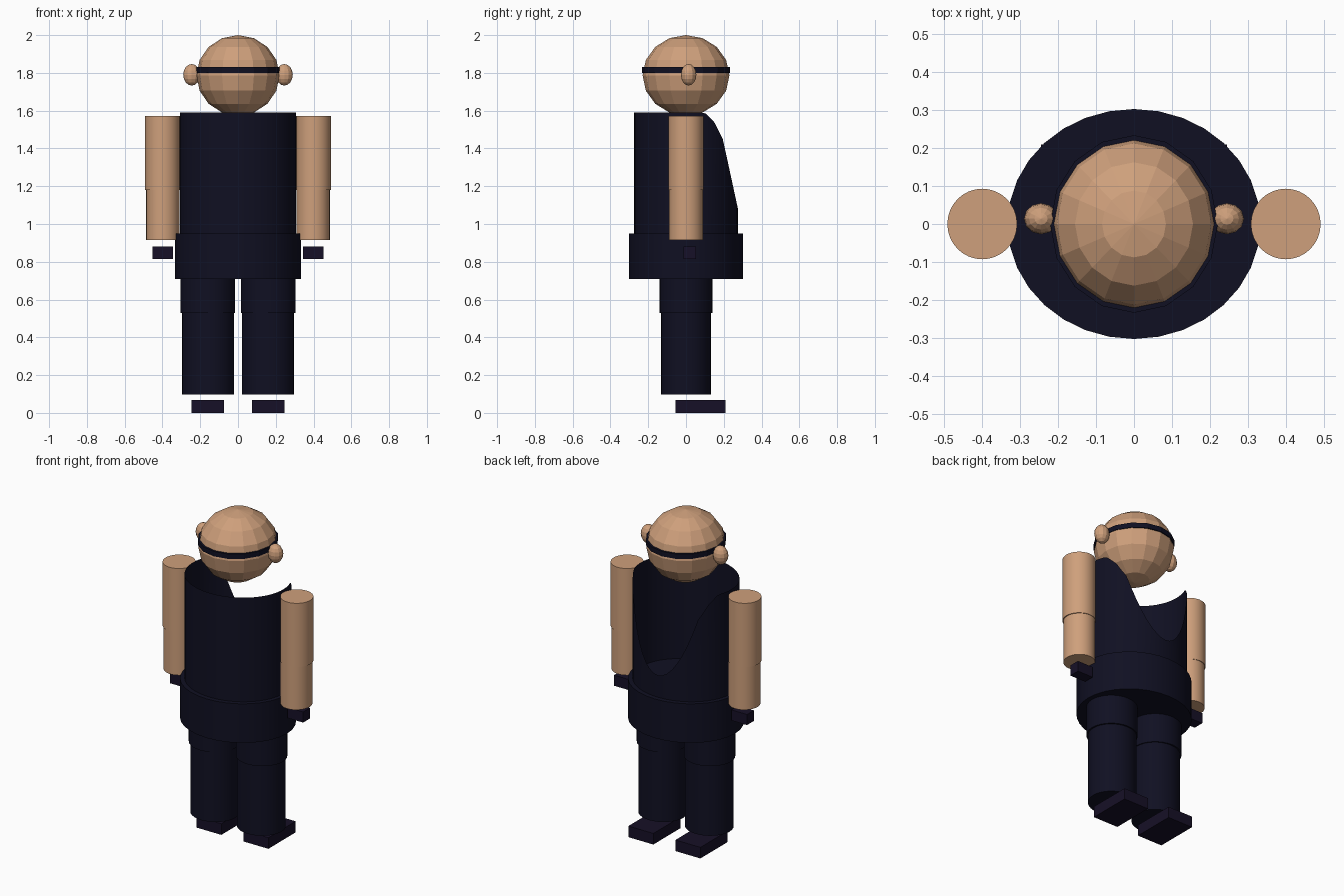
import bpy, bmesh, math

if "Cube" in bpy.data.objects:
    bpy.data.objects.remove(bpy.data.objects["Cube"])


def material(name, rgb):
    m = bpy.data.materials.new(name)
    m.diffuse_color = (*rgb, 1)
    m.use_nodes = True
    m.node_tree.nodes["Principled BSDF"].inputs["Base Color"].default_value = m.diffuse_color
    return m


SKIN = material("skin", (0.62, 0.35, 0.20))
NAVY = material("navy cloth", (0.005, 0.005, 0.016))
DARK = material("dark violet", (0.008, 0.005, 0.020))


def finish(name, bm, mat, smooth=True):
    bmesh.ops.recalc_face_normals(bm, faces=bm.faces)
    me = bpy.data.meshes.new(name)
    bm.to_mesh(me)
    bm.free()
    ob = bpy.data.objects.new(name, me)
    bpy.context.collection.objects.link(ob)
    me.materials.append(mat)
    if smooth:
        bpy.ops.object.select_all(action='DESELECT')
        ob.select_set(True)
        bpy.context.view_layer.objects.active = ob
        bpy.ops.object.shade_smooth_by_angle(angle=math.radians(35))
    return ob


def place(bm, center, scale):
    for v in bm.verts:
        v.co = [c + s * p for c, s, p in zip(center, scale, v.co)]


def cylinder(name, x, y, rx, ry, z0, z1, mat, segs=32, caps=True, smooth=True):
    bm = bmesh.new()
    bmesh.ops.create_cone(bm, cap_ends=caps, segments=segs, radius1=1, radius2=1, depth=1)
    place(bm, (x, y, (z0 + z1) / 2), (rx, ry, z1 - z0))
    return finish(name, bm, mat, smooth)


def sphere(name, center, radii, segs, rings, mat):
    bm = bmesh.new()
    bmesh.ops.create_uvsphere(bm, u_segments=segs, v_segments=rings, radius=1)
    place(bm, center, radii)
    return finish(name, bm, mat, False)


def box(name, x, y, z, mat):
    bm = bmesh.new()
    bmesh.ops.create_cube(bm, size=1)
    place(bm, [sum(r) / 2 for r in (x, y, z)], [r[1] - r[0] for r in (x, y, z)])
    return finish(name, bm, mat, False)


# Torso: open shell whose rim dips down on the +y side
RIM = [(-1, 1.59), (0.10, 1.59), (0.15, 1.54), (0.195, 1.45), (0.275, 1.08)]


def rim_height(y):
    for (y0, z0), (y1, z1) in zip(RIM, RIM[1:]):
        if y <= y1:
            return z0 + (z1 - z0) * (y - y0) / (y1 - y0)
    return RIM[-1][1]


bm = bmesh.new()
N = 64
columns = []
for i in range(N):
    a = 2 * math.pi * i / N
    x, y = 0.308 * math.cos(a), 0.274 * math.sin(a)
    columns.append([bm.verts.new((x, y, z)) for z in (0.94, rim_height(y))])
for i in range(N):
    (a0, a1), (b0, b1) = columns[i], columns[(i + 1) % N]
    bm.faces.new((a0, b0, b1, a1))
finish("torso", bm, NAVY)

# Hips
cylinder("hips", 0, 0, 0.333, 0.303, 0.71, 0.95, NAVY)

# Head with a thin band around it
sphere("head", (0, 0, 1.787), (0.22, 0.23, 0.213), 16, 8, SKIN)
cylinder("head_band", 0, 0, 0.221, 0.234, 1.80, 1.83, NAVY, segs=16, smooth=False)

# Limbs and ears on both sides
for side, s in (("left", -1), ("right", 1)):
    sphere(side + "_ear", (s * 0.245, 0.014, 1.79), (0.045, 0.041, 0.057), 12, 8, SKIN)
    cylinder(side + "_upper_arm", s * 0.40, 0, 0.092, 0.093, 1.18, 1.572, SKIN)
    cylinder(side + "_forearm", s * 0.398, 0, 0.088, 0.09, 0.915, 1.20, SKIN)
    cylinder(side + "_thigh", s * 0.16, 0, 0.145, 0.14, 0.53, 0.72, NAVY)
    cylinder(side + "_shin", s * 0.158, 0, 0.138, 0.132, 0.098, 0.54, NAVY)
    box(side + "_hand", sorted((s * 0.345, s * 0.452)), (-0.013, 0.053), (0.815, 0.88), DARK)
    box(side + "_foot", sorted((s * 0.075, s * 0.245)), (-0.055, 0.21), (0, 0.068), DARK)
